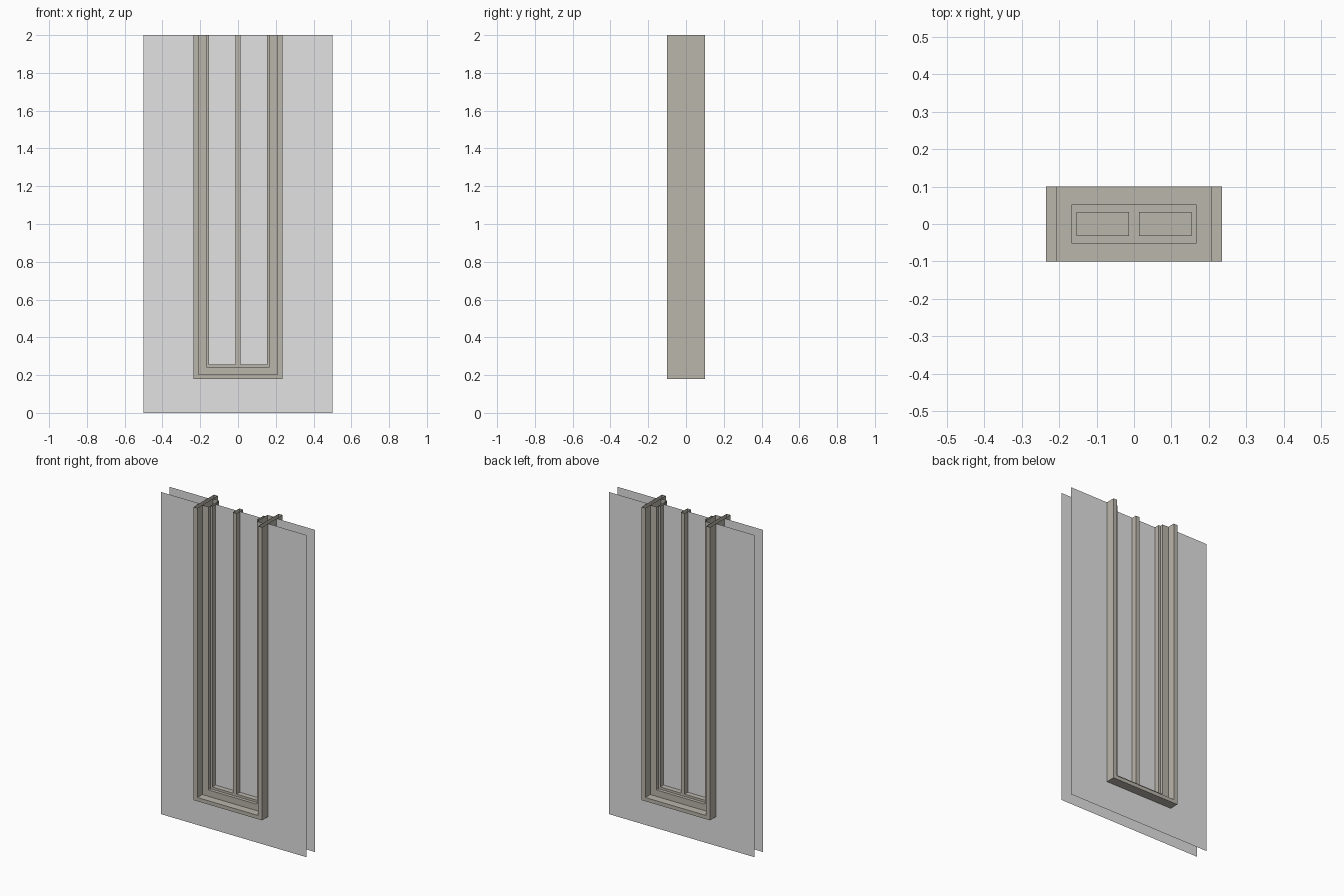
import bpy, bmesh

if "Cube" in bpy.data.objects:
    bpy.data.objects.remove(bpy.data.objects["Cube"])

TOP = 2.0

def material(name, rgb):
    m = bpy.data.materials.new(name)
    m.diffuse_color = (*rgb, 1)
    m.use_nodes = True
    m.node_tree.nodes["Principled BSDF"].inputs["Base Color"].default_value = m.diffuse_color
    return m

grey_mat = material("light_grey", (0.76, 0.76, 0.76))
frame_mat = material("warm_stone", (0.49, 0.465, 0.41))

def finish(name, bm, mat):
    me = bpy.data.meshes.new(name)
    bm.to_mesh(me)
    bm.free()
    me.materials.append(mat)
    ob = bpy.data.objects.new(name, me)
    bpy.context.collection.objects.link(ob)
    return ob

def u_outline(xo, zo, xi, zi):
    """U shape in the xz plane, counter-clockwise seen from the front."""
    return [(-xo, TOP), (-xo, zo), (xo, zo), (xo, TOP),
            (xi, TOP), (xi, zi), (-xi, zi), (-xi, TOP)]

def sheet(name, pts, y, mat, facing_back=False):
    bm = bmesh.new()
    f = bm.faces.new([bm.verts.new((x, y, z)) for x, z in pts])
    if facing_back:
        f.normal_flip()
    return finish(name, bm, mat)

def extrusion(name, pts, depth, mat, skip=()):
    """Extrude an outline over +-depth in y, leaving the skipped sides open."""
    bm = bmesh.new()
    a = [bm.verts.new((x, -depth, z)) for x, z in pts]
    b = [bm.verts.new((x, depth, z)) for x, z in pts]
    bm.faces.new(a)
    bm.faces.new(b[::-1])
    n = len(pts)
    for i in range(n):
        if i not in skip:
            j = (i + 1) % n
            bm.faces.new((a[j], a[i], b[i], b[j]))
    return finish(name, bm, mat)

# Two wall skins around the opening
opening = u_outline(0.5, 0.0, 0.235, 0.18)
sheet("front_wall", opening, -0.042, grey_mat)
sheet("back_wall", opening, 0.042, grey_mat, True)

# Nested frames, open where the module continues upward
extrusion("outer_surround", u_outline(0.235, 0.18, 0.209, 0.203), 0.1, frame_mat, (3, 7))
extrusion("window_frame", u_outline(0.209, 0.203, 0.167, 0.243), 0.052, frame_mat, (0, 1, 2, 3, 7))

# Glazing bars: a U with the central mullion rising from it
m, g, zg = 0.013, 0.154, 0.257
bars = u_outline(0.167, 0.243, g, zg)
bars[6:6] = [(m, zg), (m, TOP), (-m, TOP), (-m, zg)]
extrusion("glazing_frame", bars, 0.032, frame_mat, (0, 1, 2, 3, 7, 11))

# Glass panes either side of the mullion
for side, x0, x1 in (("left", -g, -m), ("right", m, g)):
    sheet(side + "_glass", [(x0, TOP), (x0, zg), (x1, zg), (x1, TOP)], 0.0, grey_mat)
